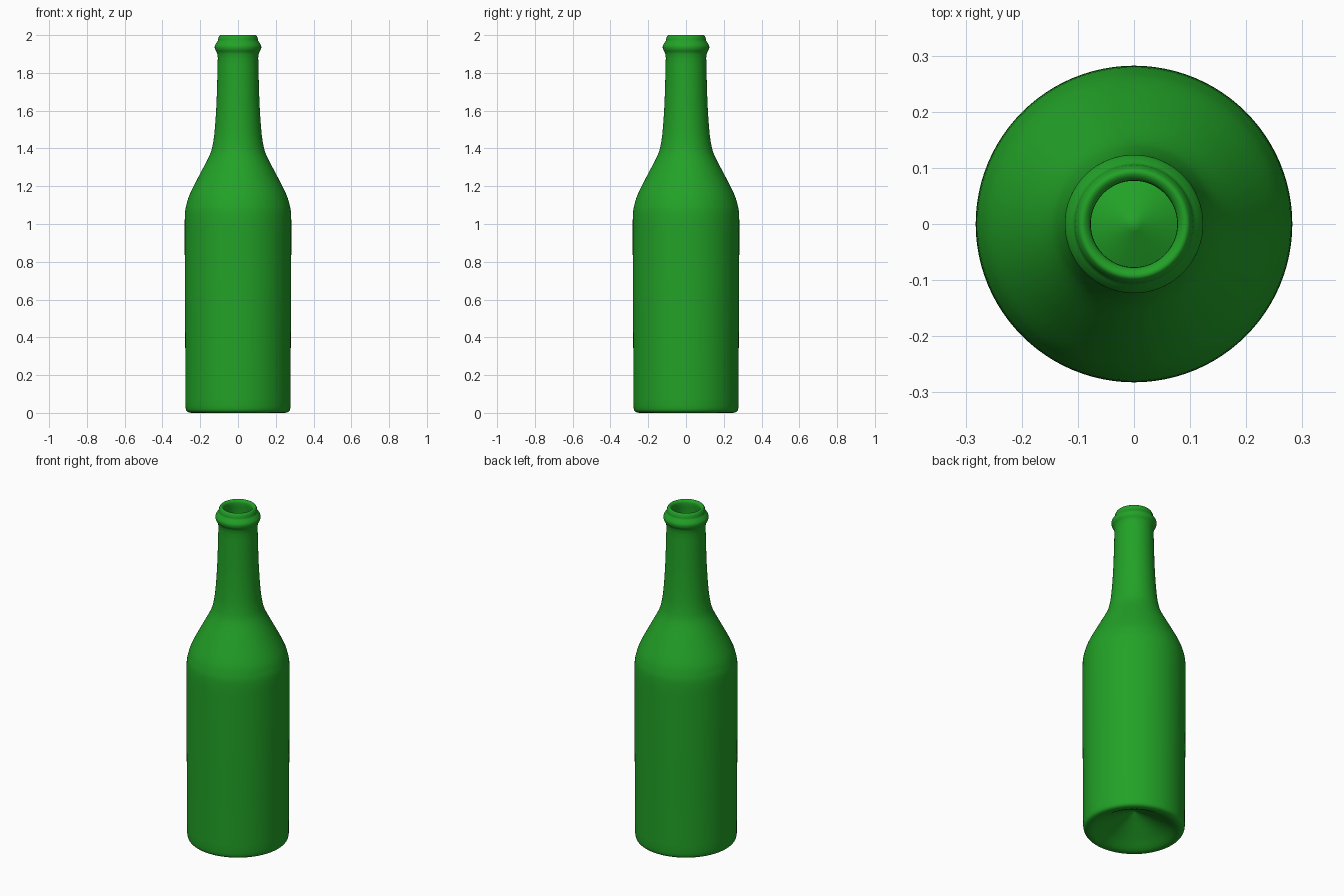
import bpy, bmesh, math
from mathutils import Vector

if "Cube" in bpy.data.objects:
    bpy.data.objects.remove(bpy.data.objects["Cube"])

SIDES = 96

def smooth_path(pts, steps=4):
    """Catmull-Rom curve through (radius, height) points."""
    p = [Vector(q) for q in pts]
    p = [p[0]] + p + [p[-1]]
    out = []
    for a, b, c, d in zip(p, p[1:], p[2:], p[3:]):
        for i in range(steps):
            t = i / steps
            out.append(0.5 * (2 * b + (c - a) * t + (2 * a - 5 * b + 4 * c - d) * t**2
                              + (3 * b - a - 3 * c + d) * t**3))
    return out + [p[-1]]

# Underside punt and rounded foot
foot = [(0, 0.125), (0.06, 0.095), (0.12, 0.063), (0.17, 0.036), (0.215, 0.01),
        (0.24, 0.001), (0.262, 0.003), (0.274, 0.014), (0.278, 0.035)]
# Body, shoulder and neck
body = [(0.278, 0.035), (0.279, 0.3), (0.281, 0.6), (0.282, 0.9), (0.281, 1.05),
        (0.271, 1.11), (0.252, 1.165), (0.204, 1.26), (0.152, 1.36), (0.134, 1.42),
        (0.123, 1.5), (0.113, 1.66), (0.107, 1.88)]
# Ringed lip and mouth
lip = [(0.107, 1.88), (0.111, 1.905), (0.121, 1.924), (0.123, 1.942), (0.115, 1.958),
       (0.107, 1.97), (0.104, 1.985), (0.097, 1.998), (0.088, 1.999), (0.079, 1.99), (0.077, 1.975)]
# Inner wall down to the inner floor
inside = [(0.077, 1.975), (0.084, 1.88), (0.09, 1.66), (0.1, 1.5), (0.13, 1.36),
          (0.18, 1.26), (0.23, 1.165), (0.257, 1.05), (0.257, 0.6), (0.254, 0.06),
          (0.235, 0.035), (0.17, 0.062), (0.08, 0.11), (0, 0.15)]

profile = []
for part in (foot, body, lip, inside):
    profile += smooth_path(part)[(1 if profile else 0):]

# Revolve the profile
bm = bmesh.new()
rings = []
for r, z in profile:
    if r < 1e-5:
        rings.append([bm.verts.new((0, 0, z))] * SIDES)
    else:
        rings.append([bm.verts.new((r * math.cos(2 * math.pi * i / SIDES),
                                    r * math.sin(2 * math.pi * i / SIDES), z))
                      for i in range(SIDES)])
for lo, hi in zip(rings, rings[1:]):
    for i in range(SIDES):
        j = (i + 1) % SIDES
        quad = list(dict.fromkeys((lo[i], lo[j], hi[j], hi[i])))
        bm.faces.new(quad).smooth = True
bmesh.ops.recalc_face_normals(bm, faces=bm.faces)

mesh = bpy.data.meshes.new("bottle")
bm.to_mesh(mesh)
bm.free()
bottle = bpy.data.objects.new("bottle", mesh)
bpy.context.collection.objects.link(bottle)

# Green glass
glass = bpy.data.materials.new("green_glass")
glass.diffuse_color = (0.016, 0.36, 0.02, 1)
glass.use_nodes = True
glass.node_tree.nodes["Principled BSDF"].inputs["Base Color"].default_value = glass.diffuse_color
mesh.materials.append(glass)
